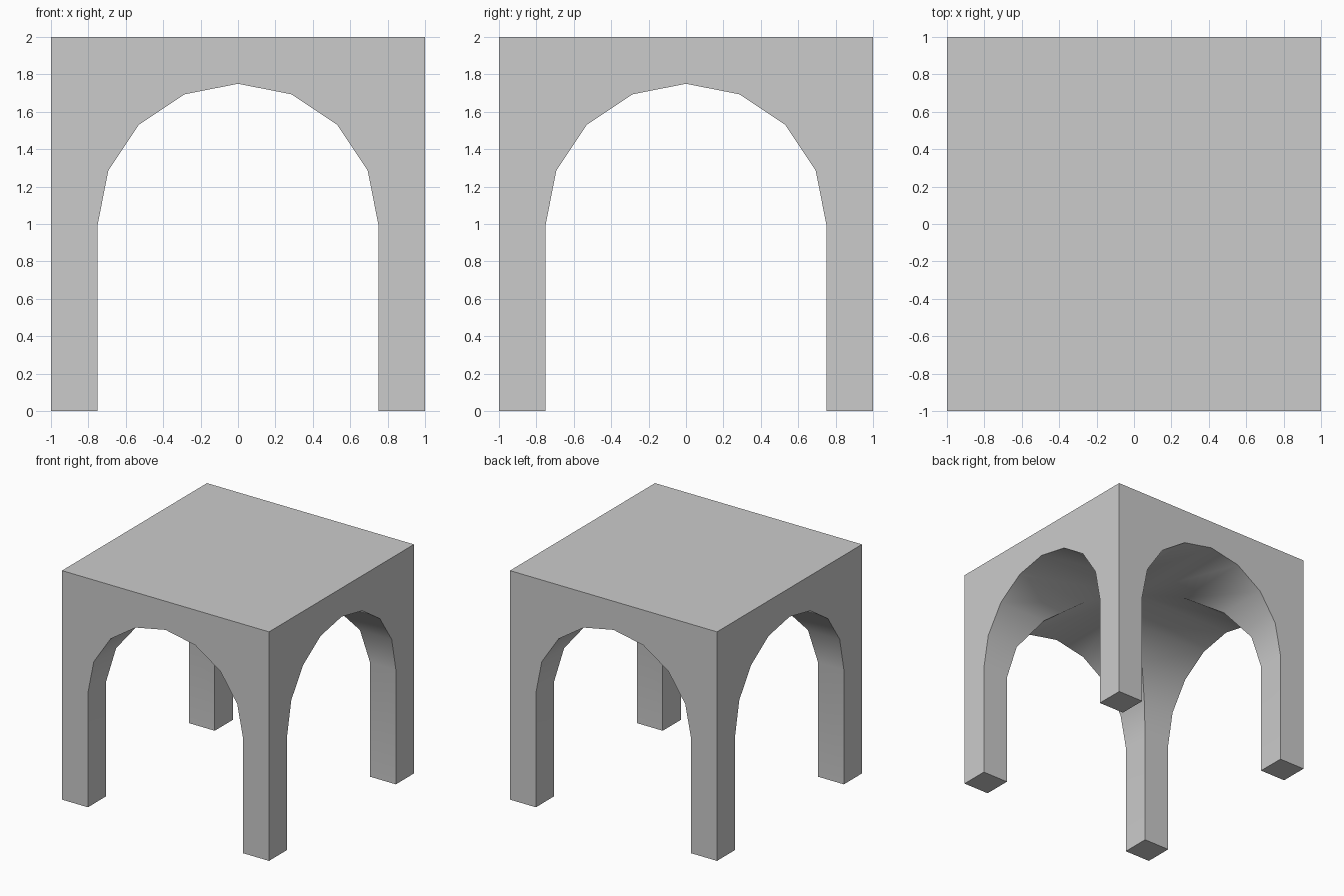
import bpy, bmesh
from math import pi, cos, sin, radians

if "Cube" in bpy.data.objects:
    bpy.data.objects.remove(bpy.data.objects["Cube"])

R, SPRING, STEPS = 0.75, 1.0, 8


def arch_cutter(name, turn):
    # Arched tunnel: eight-sided half circle on straight jambs
    profile = [(R, -0.5)]
    profile += [(R * cos(pi * i / STEPS), SPRING + R * sin(pi * i / STEPS)) for i in range(STEPS + 1)]
    profile += [(-R, -0.5)]
    bm = bmesh.new()
    face = bm.faces.new([bm.verts.new((x, -1.5, z)) for x, z in profile])
    ext = bmesh.ops.extrude_face_region(bm, geom=[face])
    moved = [v for v in ext["geom"] if isinstance(v, bmesh.types.BMVert)]
    bmesh.ops.translate(bm, verts=moved, vec=(0, 3, 0))
    bmesh.ops.recalc_face_normals(bm, faces=bm.faces)
    mesh = bpy.data.meshes.new(name)
    bm.to_mesh(mesh)
    bm.free()
    obj = bpy.data.objects.new(name, mesh)
    obj.rotation_euler.z = turn
    obj.hide_render = True
    bpy.context.collection.objects.link(obj)
    return obj


# Solid block
bpy.ops.mesh.primitive_cube_add(size=2, location=(0, 0, 1))
vault = bpy.context.object
vault.name = "cross_vault"

# Two crossing tunnels leave four pillars and a groin vault
cutters = [arch_cutter("front_arch_cutter", 0), arch_cutter("side_arch_cutter", pi / 2)]
for cutter in cutters:
    mod = vault.modifiers.new(cutter.name, 'BOOLEAN')
    mod.operation = 'DIFFERENCE'
    mod.solver = 'EXACT'
    mod.object = cutter
    bpy.ops.object.modifier_apply(modifier=mod.name)
for cutter in cutters:
    bpy.data.objects.remove(cutter)

# Smooth vault surfaces, sharp outer edges
bpy.ops.object.shade_smooth_by_angle(angle=radians(30))
